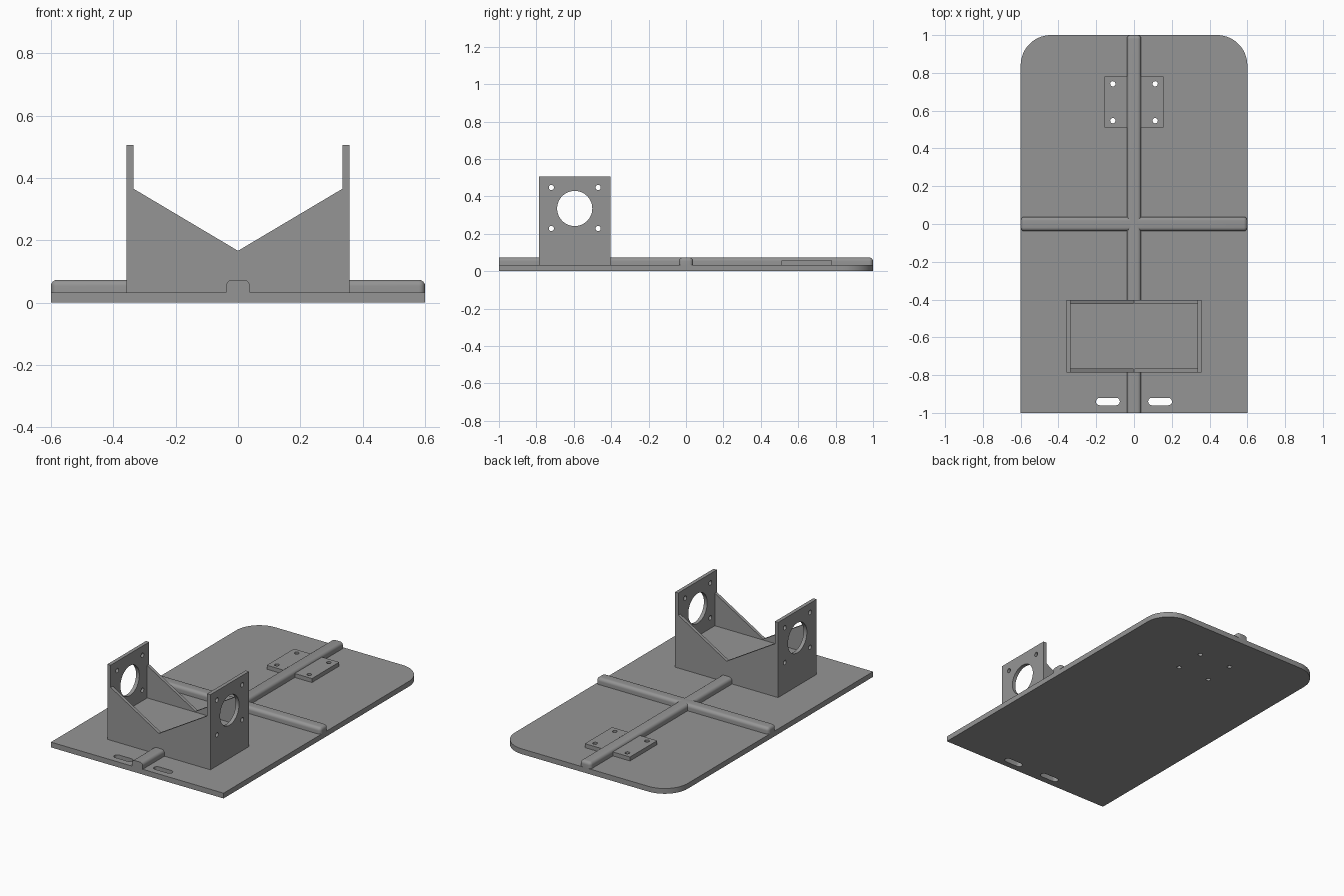
import bpy, bmesh, math
from mathutils import Vector

if "Cube" in bpy.data.objects:
    bpy.data.objects.remove(bpy.data.objects["Cube"])

grey = bpy.data.materials.new("mid grey")
grey.diffuse_color = (0.3, 0.3, 0.3, 1)
grey.use_nodes = True
grey.node_tree.nodes["Principled BSDF"].inputs["Base Color"].default_value = grey.diffuse_color

AXES = {  # profile (u, v) and sweep w to x, y, z
    'X': lambda u, v, w: (w, u, v),
    'Y': lambda u, v, w: (u, w, v),
    'Z': lambda u, v, w: (u, v, w),
}


def prism(name, profile, axis, w0, w1):
    """Sweep a flat outline along one axis."""
    bm = bmesh.new()
    f = AXES[axis]
    face = bm.faces.new([bm.verts.new(f(u, v, w0)) for u, v in profile])
    ext = bmesh.ops.extrude_face_region(bm, geom=[face])
    verts = [g for g in ext['geom'] if isinstance(g, bmesh.types.BMVert)]
    bmesh.ops.translate(bm, verts=verts, vec=Vector(f(0, 0, w1 - w0)))
    bmesh.ops.recalc_face_normals(bm, faces=bm.faces)
    me = bpy.data.meshes.new(name)
    bm.to_mesh(me)
    bm.free()
    me.materials.append(grey)
    ob = bpy.data.objects.new(name, me)
    bpy.context.collection.objects.link(ob)
    return ob


def rect(u0, u1, v0, v1):
    return [(u0, v0), (u1, v0), (u1, v1), (u0, v1)]


def arc(cu, cv, r, a0, a1, n):
    return [(cu + r * math.cos(math.radians(a0 + (a1 - a0) * i / n)),
             cv + r * math.sin(math.radians(a0 + (a1 - a0) * i / n)))
            for i in range(n + 1)]


def circle(cu, cv, r, n):
    return arc(cu, cv, r, 0, 360, n)[:-1]


def select(ob):
    bpy.ops.object.select_all(action='DESELECT')
    ob.select_set(True)
    bpy.context.view_layer.objects.active = ob


def smooth(ob):
    select(ob)
    bpy.ops.object.shade_smooth_by_angle(angle=math.radians(35))


def cut(ob, profiles, axis, w0, w1):
    """Drill each outline through the part."""
    select(ob)
    for p in profiles:
        cutter = prism("cutter", p, axis, w0, w1)
        cutter.hide_render = True
        mod = ob.modifiers.new("cut", 'BOOLEAN')
        mod.object, mod.operation, mod.solver = cutter, 'DIFFERENCE', 'EXACT'
        bpy.ops.object.modifier_apply(modifier=mod.name)
        bpy.data.objects.remove(cutter)
    smooth(ob)


BASE, RIB = 0.033, 0.073
screws = [circle(x, y, 0.014, 20) for x in (-0.112, 0.112) for y in (0.547, 0.742)]

# base plate with two rounded back corners, screw holes and strap slots
R = 0.16
outline = [(-0.6, -1), (0.6, -1)] + arc(0.6 - R, 1 - R, R, 0, 90, 16) + arc(R - 0.6, 1 - R, R, 90, 180, 16)
slots = [arc(s * 0.138 + 0.043, -0.94, 0.02, -90, 90, 10) + arc(s * 0.138 - 0.043, -0.94, 0.02, 90, 270, 10)
         for s in (-1, 1)]
plate = prism("base_plate", outline, 'Z', 0, BASE)
cut(plate, screws + slots, 'Z', -0.1, 0.2)


# stiffening ribs with rounded edges, the long one square at the front
def rib(name, x, y, square_front):
    ob = prism(name, rect(-x, x, -y, y), 'Z', BASE - 0.005, RIB)
    bm = bmesh.new()
    bm.from_mesh(ob.data)

    def rounded(e):
        a, b = (v.co for v in e.verts)
        low = max(a.z, b.z) < BASE
        front = square_front and max(a.y, b.y) < 0
        return not (low or front)
    bmesh.ops.bevel(bm, geom=[e for e in bm.edges if rounded(e)], offset=0.02,
                    offset_type='OFFSET', segments=6, profile=0.5, affect='EDGES')
    bm.to_mesh(ob.data)
    bm.free()
    smooth(ob)


rib("long_rib", 0.038, 1.0, True)
rib("cross_rib", 0.6, 0.038, False)

# mounting pads either side of the long rib
for side, s in (("left", -1), ("right", 1)):
    pad = prism(side + "_pad", rect(*sorted((s * 0.03, s * 0.157)), 0.51, 0.78), 'Z', BASE - 0.002, 0.058)
    cut(pad, [p for p in screws if p[0][0] * s > 0], 'Z', -0.1, 0.2)

# bracket: side plates with a large bore and four screw holes
bores = [circle(-0.595, 0.335, 0.094, 48)]
bores += [circle(y, z, 0.014, 20) for y in (-0.72, -0.47) for z in (0.228, 0.447)]
for side, s in (("left", -1), ("right", 1)):
    cheek = prism(side + "_bracket_plate", rect(-0.785, -0.403, BASE - 0.002, 0.505), 'X', s * 0.335, s * 0.358)
    cut(cheek, bores, 'X', s * 0.3, s * 0.4)

# bracket: notched front and back walls
notch = [(-0.335, BASE - 0.002), (0.335, BASE - 0.002), (0.335, 0.365), (0, 0.166), (-0.335, 0.365)]
prism("front_bracket_wall", notch, 'Y', -0.785, -0.765)
prism("back_bracket_wall", notch, 'Y', -0.423, -0.403)

# bracket: raised solid floor between the walls
prism("bracket_floor", rect(-0.335, 0.335, -0.765, -0.423), 'Z', BASE - 0.002, 0.161)
